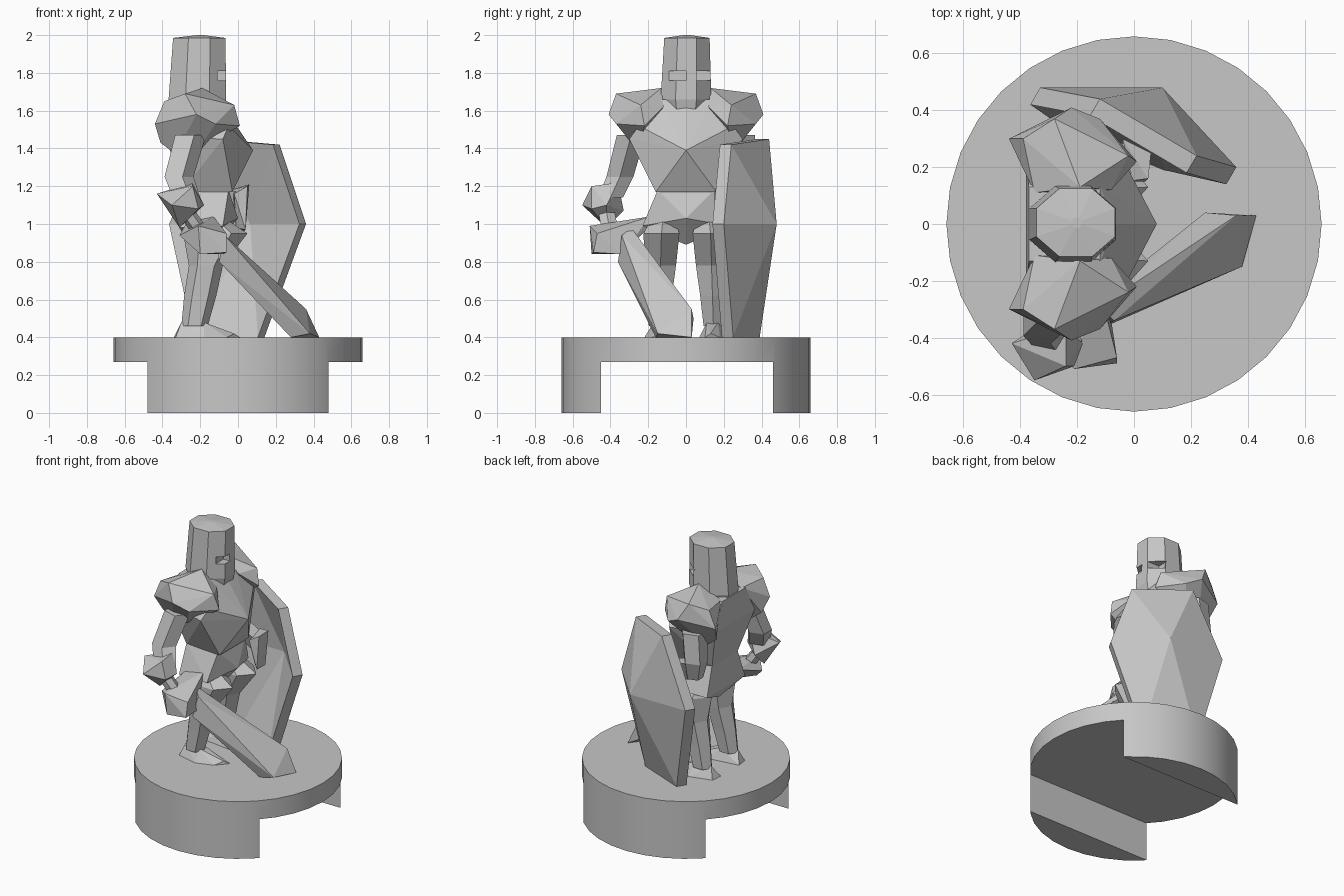
import bpy, bmesh
from math import cos, sin, pi
from mathutils import Vector

default_cube = bpy.data.objects.get("Cube")
if default_cube:
    bpy.data.objects.remove(default_cube, do_unlink=True)

# One stone grey for the whole miniature
stone = bpy.data.materials.new("stone_grey")
stone.use_nodes = True
stone.diffuse_color = (.57, .57, .57, 1)
stone.node_tree.nodes["Principled BSDF"].inputs["Base Color"].default_value = stone.diffuse_color


def finish(name, bm):
    """Turn a bmesh into a flat shaded object with outward normals."""
    bmesh.ops.recalc_face_normals(bm, faces=bm.faces[:])
    mesh = bpy.data.meshes.new(name)
    bm.to_mesh(mesh)
    bm.free()
    mesh.materials.append(stone)
    obj = bpy.data.objects.new(name, mesh)
    bpy.context.collection.objects.link(obj)
    return obj


def hull(name, points, side=1, symmetric=False):
    """Faceted lump around a few points; side=-1 mirrors it across y."""
    bm = bmesh.new()
    for x, y, z in points:
        bm.verts.new((x, y * side, z))
        if symmetric and y:
            bm.verts.new((x, -y * side, z))
    result = bmesh.ops.convex_hull(bm, input=bm.verts[:])
    spare = set(result["geom_interior"] + result["geom_unused"])
    loose = [item for item in spare if isinstance(item, bmesh.types.BMVert)]
    bmesh.ops.delete(bm, geom=loose, context="VERTS")
    bmesh.ops.dissolve_limit(bm, angle_limit=.02, verts=bm.verts[:], edges=bm.edges[:])
    return finish(name, bm)


def loft(name, rings, sides=6, turn=0, side=1):
    """Limb made from horizontal rings given as x, y, z, x radius, y radius."""
    bm = bmesh.new()
    loops = []
    for x, y, z, rx, ry in rings:
        angles = [2 * pi * (i + turn) / sides for i in range(sides)]
        loops.append([bm.verts.new((x + rx * cos(a), (y + ry * sin(a)) * side, z))
                      for a in angles])
    for low, high in zip(loops, loops[1:]):
        for i in range(sides):
            j = (i + 1) % sides
            bm.faces.new((low[i], low[j], high[j], high[i]))
    bm.faces.new(loops[0])
    bm.faces.new(loops[-1])
    return finish(name, bm)


def box(name, low, high):
    corners = [(x, y, z) for x in (low[0], high[0])
               for y in (low[1], high[1]) for z in (low[2], high[2])]
    return hull(name, corners)


def cut(target, cutter):
    """Subtract the cutter from the target, then discard the cutter."""
    cutter.hide_render = True
    modifier = target.modifiers.new("cut", "BOOLEAN")
    modifier.operation = "DIFFERENCE"
    modifier.solver = "EXACT"
    modifier.object = cutter
    bpy.context.view_layer.objects.active = target
    bpy.ops.object.modifier_apply(modifier=modifier.name)
    bpy.data.objects.remove(cutter, do_unlink=True)


# Round base with a wide channel underneath
base = loft("base", [(0, 0, 0, .66, .66), (0, 0, .4, .66, .66)], sides=32)
cut(base, box("base_channel", (-1, -.45, -1), (1, .46, .27)))
bpy.ops.object.select_all(action="DESELECT")
base.select_set(True)
bpy.context.view_layer.objects.active = base
bpy.ops.object.shade_smooth_by_angle()

# Helmet with a shallow cap and two eye slits
helmet = loft("helmet", [(-.215, 0, 1.56, .14, .12), (-.215, 0, 1.66, .165, .145),
                         (-.205, .005, 1.985, .15, .13), (-.2, .005, 2, .02, .02)],
              sides=8, turn=.5)
for back, low_y, high_y in ((-.112, -.09, 0), (-.16, .055, .13)):
    cut(helmet, box("eye_slit", (back, low_y, 1.76), (.1, high_y, 1.81)))

# Breastplate with a pointed front, and the hips
hull("breastplate", [(.08, 0, 1.39), (-.07, 0, 1.61), (-.12, .14, 1.66),
                     (-.05, .25, 1.52), (-.08, .3, 1.45), (-.37, .13, 1.64),
                     (-.38, .22, 1.46), (-.03, .16, 1.17), (-.3, .14, 1.17)],
     symmetric=True)
hull("hips", [(-.05, .15, 1.18), (-.3, .14, 1.18), (-.08, .23, .99),
              (-.31, .21, .98), (0, 0, 1.03), (-.12, 0, .89), (-.26, 0, .9)],
     symmetric=True)

# Paired shoulder plates, legs and feet
for label, side in (("left", 1), ("right", -1)):
    hull(label + "_shoulder_plate",
         [(-.19, .13, 1.72), (-.35, .11, 1.64), (-.08, .12, 1.62),
          (-.28, .37, 1.69), (-.39, .3, 1.65), (-.44, .3, 1.53),
          (-.41, .25, 1.43), (-.22, .41, 1.58), (-.12, .37, 1.53),
          (-.02, .24, 1.63), (.01, .22, 1.52), (-.22, .25, 1.38),
          (-.33, .24, 1.37)], side)
    loft(label + "_leg",
         [(-.17, .12, 1.05, .07, .06), (-.12, .13, .95, .17, .11),
          (-.17, .135, .78, .09, .095), (-.2, .14, .62, .085, .075),
          (-.23, .145, .46, .07, .06)], side=side)
    hull(label + "_foot",
         [(-.34, .1, .4), (-.33, .18, .4), (-.18, .22, .4), (-.06, .18, .4),
          (.01, .1, .4), (-.12, .07, .4), (-.3, .15, .48), (-.18, .17, .48),
          (-.19, .11, .48), (-.02, .13, .42)], side)

# Sword arm, bent backwards at the elbow
loft("right_arm", [(-.26, -.29, 1.47, .09, .08), (-.32, -.35, 1.25, .085, .075),
                   (-.28, -.4, 1.14, .08, .07)], sides=5)
hull("right_gauntlet", [(-.43, -.42, 1.16), (-.24, -.5, 1.2), (-.24, -.36, 1.22),
                        (-.35, -.55, 1.1), (-.18, -.42, 1.1), (-.31, -.42, .98),
                        (-.3, -.33, 1.07), (-.21, -.5, 1.08)])

# Sword resting on the base
loft("sword_grip", [(-.27, -.42, 1.06, .05, .05), (-.16, -.39, .9, .05, .05)])
hull("sword_guard", [(-.2, -.5, .84), (-.06, -.49, .85), (-.06, -.47, .95),
                     (-.21, -.51, .99), (-.31, -.4, .94), (-.27, -.2, 1.01),
                     (-.13, -.19, 1.04), (-.14, -.2, .98), (-.08, -.34, .84)])
hull("sword_blade", [(-.07, -.34, .94), (-.1, -.36, .8), (-.12, -.29, .98),
                     (-.1, -.24, .86), (.38, -.15, .42), (.28, -.16, .4),
                     (.43, .03, .4), (.36, .03, .55), (.25, .04, .5)])

# Shield arm
loft("left_upper_arm", [(-.26, .29, 1.47, .09, .08), (-.28, .3, 1.27, .085, .075),
                        (-.26, .28, 1.14, .06, .05)], sides=5)
hull("left_forearm", [(-.32, .28, 1.18), (-.24, .33, 1.25), (-.24, .23, 1.25),
                      (-.24, .28, 1.12), (.02, .27, 1.16), (.02, .17, 1.16),
                      (0, .22, 1.03)])
hull("left_gauntlet", [(.05, .16, 1.2), (.06, .25, 1.21), (-.02, .15, 1.16),
                       (-.04, .3, 1.18), (.04, .15, .97), (.03, .26, .96),
                       (-.01, .2, .98)])

# Six sided shield bent around a raised centre
rim = [(-.12, .44, 1.45), (.22, .24, 1.42), (.36, .2, 1),
       (.14, .25, .4), (-.2, .39, .4), (-.33, .48, 1)]
bm = bmesh.new()
shells = []
for offset in (Vector((0, 0, 0)), Vector((-.035, -.06, 0))):
    loop = [bm.verts.new(Vector(point) + offset) for point in rim]
    centre = bm.verts.new(Vector((.1, .48, 1)) + offset)
    for i, vert in enumerate(loop):
        bm.faces.new((vert, loop[i - 1], centre))
    shells.append(loop)
outer, inner = shells
for i in range(len(rim)):
    bm.faces.new((outer[i - 1], outer[i], inner[i], inner[i - 1]))
finish("shield", bm)
